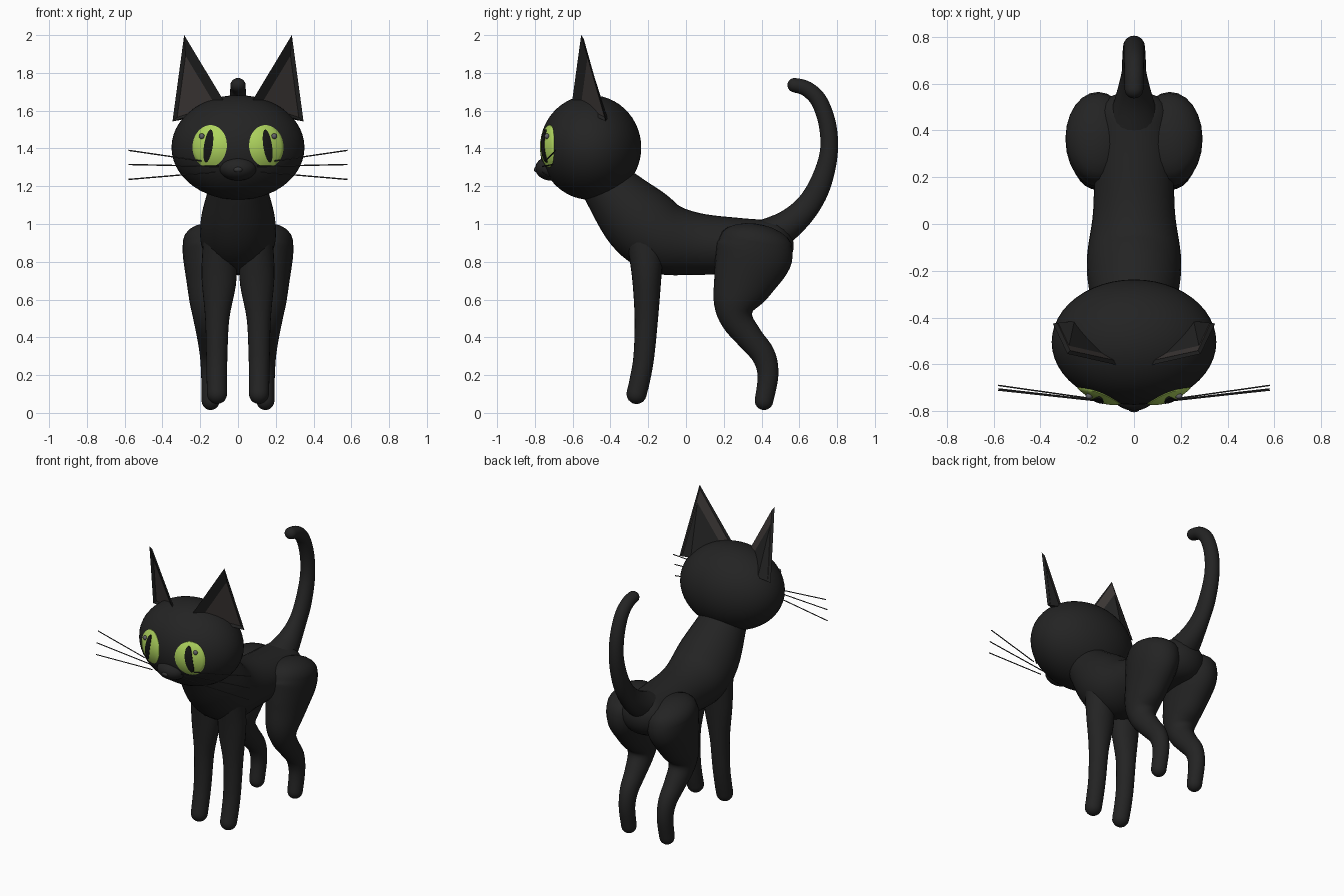
import bpy, bmesh, math
from mathutils import Vector

if "Cube" in bpy.data.objects:
    bpy.data.objects.remove(bpy.data.objects["Cube"])


def material(name, rgb):
    m = bpy.data.materials.new(name)
    m.diffuse_color = (*rgb, 1)
    m.use_nodes = True
    m.node_tree.nodes["Principled BSDF"].inputs["Base Color"].default_value = m.diffuse_color
    return m


FUR = material("black_fur", (0.017, 0.017, 0.017))
INNER = material("inner_ear_grey", (0.047, 0.040, 0.038))
GREEN = material("eye_green", (0.42, 0.65, 0.11))
PUPIL = material("pupil_black", (0.008, 0.008, 0.008))
WHISK = material("whisker_grey", (0.035, 0.035, 0.035))
GLINT = material("glint_grey", (0.12, 0.12, 0.13))


def finish(name, bm, mats, angle=50):
    bmesh.ops.recalc_face_normals(bm, faces=bm.faces)
    me = bpy.data.meshes.new(name)
    bm.to_mesh(me)
    bm.free()
    ob = bpy.data.objects.new(name, me)
    bpy.context.collection.objects.link(ob)
    for m in mats:
        me.materials.append(m)
    if angle:
        bpy.ops.object.select_all(action='DESELECT')
        ob.select_set(True)
        bpy.context.view_layer.objects.active = ob
        bpy.ops.object.shade_smooth_by_angle(angle=math.radians(angle))
    return ob


def catmull(pts, steps):
    """Smooth a list of (x, y, z, side radius, depth radius)."""
    p = [pts[0]] + list(pts) + [pts[-1]]
    out = []
    for i in range(1, len(p) - 2):
        for s in range(steps):
            t = s / steps
            out.append([0.5 * (2 * b + (c - a) * t + (2 * a - 5 * b + 4 * c - d) * t * t
                               + (3 * b - a - 3 * c + d) * t ** 3)
                        for a, b, c, d in zip(*p[i - 1:i + 3])])
    return out + [list(pts[-1])]


def limb(name, pts, side=1, caps=(None, None), n=24, steps=5):
    """Loft ellipses along a path and close both ends with domes."""
    s = catmull(pts, steps)
    pos = [Vector((side * q[0], q[1], q[2])) for q in s]
    rings = []
    for i, q in enumerate(s):
        t = (pos[min(i + 1, len(s) - 1)] - pos[max(i - 1, 0)]).normalized()
        rings.append((pos[i], t, q[3], q[4]))

    def dome(ring, sign, length):
        c, t, a, b = ring
        length = length or min(a, b)
        return [(c + t * sign * length * math.sin(k), t, a * math.cos(k), b * math.cos(k))
                for k in (0.3, 0.6, 0.9, 1.2, 1.45)]

    rings = dome(rings[0], -1, caps[0])[::-1] + rings + dome(rings[-1], 1, caps[1])
    bm = bmesh.new()
    loops = []
    for c, t, a, b in rings:
        u = (Vector((1, 0, 0)) - t * t.x).normalized()
        v = t.cross(u)
        loops.append([bm.verts.new(c + u * a * math.cos(k * math.tau / n) + v * b * math.sin(k * math.tau / n))
                      for k in range(n)])
    for l, m in zip(loops, loops[1:]):
        for k in range(n):
            bm.faces.new((l[k], l[(k + 1) % n], m[(k + 1) % n], m[k]))
    bm.faces.new(loops[0])
    bm.faces.new(loops[-1])
    return finish(name, bm, [FUR])


def ellipsoid(name, loc, radii, mat, seg=24):
    bm = bmesh.new()
    bmesh.ops.create_uvsphere(bm, u_segments=seg, v_segments=seg // 2 + 2, radius=1)
    for v in bm.verts:
        v.co = Vector([l + r * c for l, r, c in zip(loc, radii, v.co)])
    return finish(name, bm, [mat])


# Head and muzzle
HEAD, HR = (0, -0.505, 1.405), (0.352, 0.268, 0.277)
ellipsoid("head", HEAD, HR, FUR, 48)
ellipsoid("muzzle", (0, -0.715, 1.295), (0.10, 0.083, 0.065), FUR)
ellipsoid("nose", (0, -0.793, 1.288), (0.024, 0.012, 0.014), WHISK, 12)


def face_y(x, z):
    """Front surface of the head."""
    k = 1 - (x / HR[0]) ** 2 - ((z - HEAD[2]) / HR[2]) ** 2
    return HEAD[1] - HR[1] * math.sqrt(max(k, 0))


def eye_patch(name, cx, cz, a, b, tilt, lift, bulge, mat, side):
    """Tilted oval that follows the curve of the face."""
    bm = bmesh.new()
    rows, n, loops = 7, 32, []

    def put(r, k):
        u, w = a * r * math.cos(k), b * r * math.sin(k)
        x = cx + u * math.cos(tilt) - w * math.sin(tilt)
        z = cz + u * math.sin(tilt) + w * math.cos(tilt)
        return bm.verts.new((side * x, face_y(x, z) - lift - bulge * (1 - r * r), z))

    mid = put(0, 0)
    for i in range(1, rows + 1):
        loops.append([put(i / rows, j * math.tau / n) for j in range(n)])
    for j in range(n):
        bm.faces.new((mid, loops[0][j], loops[0][(j + 1) % n]))
        for l, m in zip(loops, loops[1:]):
            bm.faces.new((l[j], m[j], m[(j + 1) % n], l[(j + 1) % n]))
    # give the rim a skirt that sinks into the head
    skirt = [bm.verts.new(v.co + Vector((0, lift + 0.006, 0))) for v in loops[-1]]
    for j in range(n):
        bm.faces.new((loops[-1][j], skirt[j], skirt[(j + 1) % n], loops[-1][(j + 1) % n]))
    finish(name, bm, [mat])


def ear(name, side):
    """Pointed ear with a sunken paler front."""
    bm = bmesh.new()
    tip, inner, outer, back = [bm.verts.new((side * x, y, z)) for x, y, z in (
        (0.285, -0.555, 2.0), (0.065, -0.605, 1.635), (0.347, -0.425, 1.543), (0.255, -0.415, 1.56))]
    front = bm.faces.new((tip, inner, outer))
    for f in ((tip, inner, back), (tip, back, outer), (inner, outer, back)):
        bm.faces.new(f)
    bmesh.ops.recalc_face_normals(bm, faces=bm.faces)
    bmesh.ops.inset_region(bm, faces=[front], thickness=0.024, depth=0)
    bm.normal_update()
    push = front.normal * -0.014
    for v in front.verts:
        v.co += push
    front.material_index = 1
    finish(name, bm, [FUR, INNER], 0)


def whisker(name, a, b, r=0.0035):
    bm = bmesh.new()
    a, b = Vector(a), Vector(b)
    rot = (b - a).to_track_quat('Z', 'Y')
    bmesh.ops.create_cone(bm, cap_ends=True, segments=6, radius1=r, radius2=r, depth=(b - a).length)
    for v in bm.verts:
        v.co = rot @ v.co + (a + b) / 2
    finish(name, bm, [WHISK])


# Torso from neck to rump
limb("body", [(0, -0.44, 1.25, 0.14, 0.13), (0, -0.40, 1.185, 0.155, 0.148),
              (0, -0.26, 1.03, 0.195, 0.195), (0, -0.13, 0.93, 0.20, 0.195),
              (0, 0.05, 0.895, 0.175, 0.165), (0, 0.27, 0.885, 0.17, 0.148),
              (0, 0.45, 0.885, 0.165, 0.135)], caps=(None, 0.12), n=32)

# Tail flaring into the rump
limb("tail", [(0, 0.42, 0.925, 0.12, 0.10), (0, 0.54, 0.995, 0.08, 0.08),
              (0, 0.64, 1.09, 0.054, 0.066), (0, 0.71, 1.21, 0.05, 0.058),
              (0, 0.755, 1.37, 0.047, 0.048), (0, 0.75, 1.52, 0.045, 0.046),
              (0, 0.705, 1.65, 0.043, 0.044), (0, 0.64, 1.715, 0.041, 0.041),
              (0, 0.575, 1.735, 0.04, 0.038)])

for side, tag in ((1, "right"), (-1, "left")):
    # Legs
    limb("front_leg_" + tag, [(0.105, -0.215, 0.92, 0.08, 0.10), (0.10, -0.208, 0.72, 0.093, 0.078),
                              (0.11, -0.21, 0.50, 0.064, 0.062), (0.112, -0.223, 0.30, 0.056, 0.055),
                              (0.112, -0.243, 0.18, 0.054, 0.054), (0.111, -0.262, 0.10, 0.053, 0.053)], side)
    limb("hind_leg_" + tag, [(0.15, 0.37, 0.90, 0.142, 0.195), (0.155, 0.355, 0.83, 0.137, 0.205),
                             (0.155, 0.305, 0.70, 0.118, 0.165), (0.155, 0.262, 0.58, 0.10, 0.118),
                             (0.155, 0.272, 0.49, 0.08, 0.085), (0.15, 0.34, 0.395, 0.066, 0.070),
                             (0.146, 0.41, 0.305, 0.056, 0.063), (0.145, 0.434, 0.20, 0.05, 0.055),
                             (0.145, 0.413, 0.065, 0.048, 0.049)], side, caps=(0.10, 0.05))
    # Ears and eyes
    ear("ear_" + tag, side)
    eye_patch("eye_" + tag, 0.15, 1.412, 0.091, 0.112, 0.12, 0.003, 0.012, GREEN, side)
    eye_patch("pupil_" + tag, 0.157, 1.413, 0.023, 0.088, 0.15, 0.016, 0.003, PUPIL, side)
    ellipsoid("eye_glint_" + tag, (side * 0.192, face_y(0.192, 1.465) - 0.014, 1.465),
              (0.015, 0.013, 0.015), GLINT, 12)
    # Whiskers
    for i, (x, z, end_y, end_z) in enumerate(((0.19, 1.333, -0.69, 1.39), (0.10, 1.305, -0.705, 1.315),
                                              (0.12, 1.275, -0.71, 1.236))):
        whisker(f"whisker_{tag}_{i + 1}", (side * x, -0.745 if i == 0 else -0.76, z),
                (side * 0.58, end_y, end_z))
